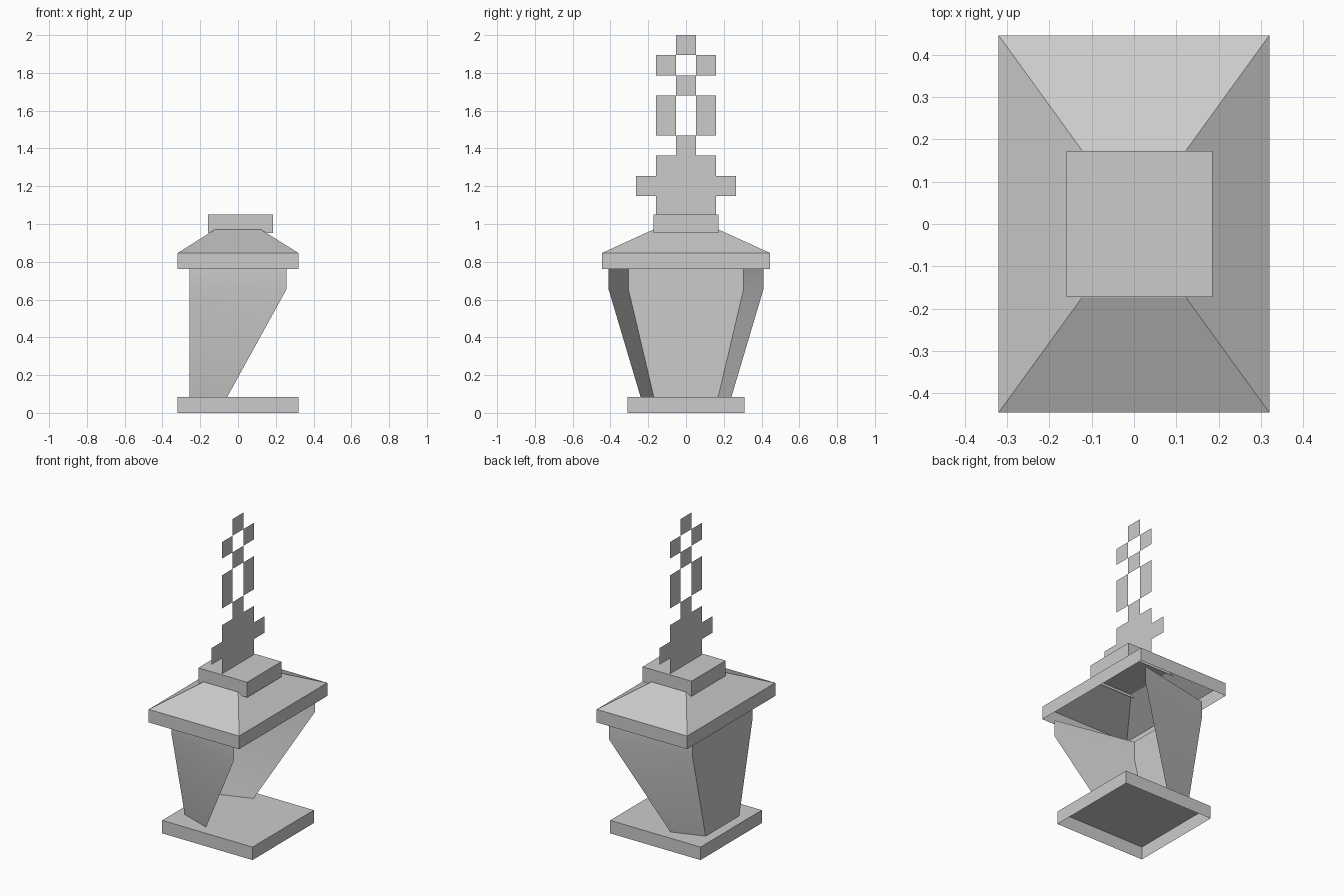
import bpy, bmesh, math

cube = bpy.data.objects.get("Cube")
if cube:
    bpy.data.objects.remove(cube, do_unlink=True)

# One plain grey for the whole lantern
grey = bpy.data.materials.new("stone_grey")
grey.use_nodes = True
colour = (0.6, 0.6, 0.6, 1)
grey.diffuse_color = colour
grey.node_tree.nodes["Principled BSDF"].inputs["Base Color"].default_value = colour


def finish(name, bm, smooth=False):
    bmesh.ops.remove_doubles(bm, verts=bm.verts, dist=0.0005)
    bmesh.ops.recalc_face_normals(bm, faces=bm.faces)
    mesh = bpy.data.meshes.new(name)
    bm.to_mesh(mesh)
    bm.free()
    mesh.materials.append(grey)
    ob = bpy.data.objects.new(name, mesh)
    bpy.context.collection.objects.link(ob)
    if smooth:
        bpy.ops.object.select_all(action='DESELECT')
        ob.select_set(True)
        bpy.context.view_layer.objects.active = ob
        bpy.ops.object.shade_smooth_by_angle(angle=math.radians(30))
    return ob


def open_shell(name, levels, cx=0.0):
    """Stack of rectangles (half x, half y, z), closed on top, open below."""
    bm = bmesh.new()
    rings = [[bm.verts.new((cx + sx * hx, sy * hy, z))
              for sx, sy in ((-1, -1), (1, -1), (1, 1), (-1, 1))]
             for hx, hy, z in levels]
    for low, high in zip(rings, rings[1:]):
        for i in range(4):
            j = (i + 1) % 4
            bm.faces.new((low[i], low[j], high[j], high[i]))
    bm.faces.new(rings[-1])
    return finish(name, bm)


# Base slab, hipped roof with skirt, and the off-centre cap
open_shell("base", [(0.32, 0.31, 0), (0.32, 0.31, 0.083)])
open_shell("roof", [(0.32, 0.446, 0.762), (0.32, 0.446, 0.846), (0.123, 0.174, 0.97)])
open_shell("cap", [(0.173, 0.173, 0.953), (0.173, 0.173, 1.05)], cx=0.013)

# Body: a flat wall on one side with two flared wings, open on the other side
# Each level: wall y, wing tip x, wing tip y, z
bm = bmesh.new()
rows = []
for wall_y, tip_x, tip_y, z in ((0.17, -0.058, 0.24, 0.083),
                                (0.305, 0.257, 0.41, 0.655),
                                (0.305, 0.257, 0.41, 0.762)):
    outline = ((tip_x, -tip_y), (-0.258, -wall_y), (-0.258, wall_y), (tip_x, tip_y))
    rows.append([bm.verts.new((x, y, z)) for x, y in outline])
for low, high in zip(rows, rows[1:]):
    for i in range(3):
        bm.faces.new((low[i], low[i + 1], high[i + 1], high[i]))
finish("body", bm, smooth=True)

# Finial: a flat sheet of square cells, top row first
pattern = ("..#..",
           ".#.#.",
           "..#..",
           ".#.#.",
           ".#.#.",
           "..#..",
           ".###.",
           "#####",
           ".###.")
cell = 0.1064
bm = bmesh.new()
for r, row in enumerate(pattern):
    top = 2 - r * cell
    for c, mark in enumerate(row):
        if mark == "#":
            y = (c - 2.5) * cell
            bm.faces.new([bm.verts.new((0, y + dy * cell, top - dz * cell))
                          for dy, dz in ((0, 1), (1, 1), (1, 0), (0, 0))])
finish("finial", bm)
